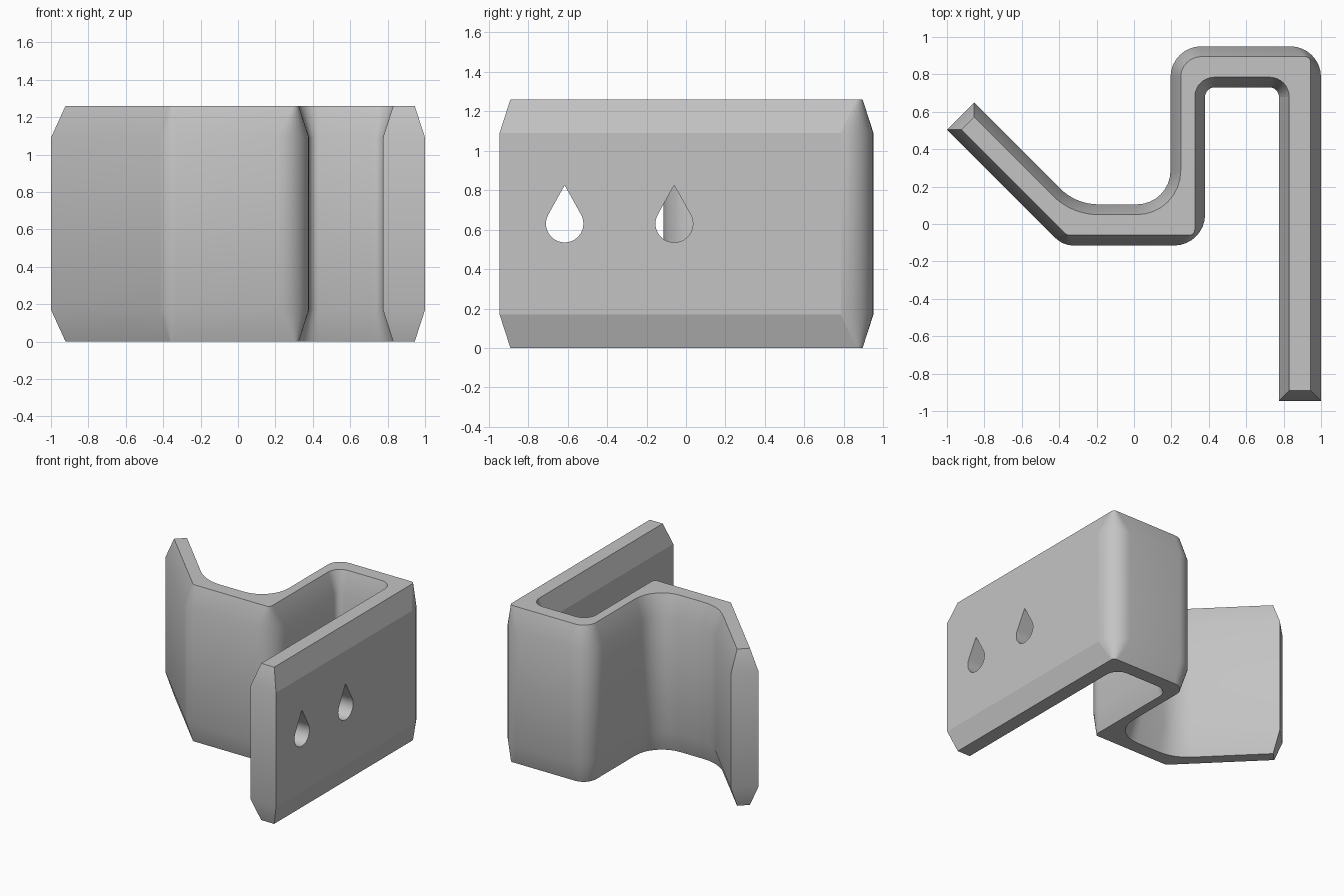
import bpy, bmesh, math
from mathutils import Vector

if "Cube" in bpy.data.objects:
    bpy.data.objects.remove(bpy.data.objects["Cube"])

HEIGHT, CHAMFER, INSET, STEPS = 1.26, 0.17, 0.055, 8

# Plan of the bent strip, counter-clockwise: x, y, corner radius
PLAN = [(1, -0.945, 0), (1, 0.95, 0.165), (0.195, 0.95, 0.165),
        (0.195, 0.105, 0.18), (-0.31, 0.105, 0.29), (-0.855, 0.65, 0),
        (-1, 0.505, 0), (-0.38, -0.115, 0.14), (0.38, -0.115, 0.165),
        (0.38, 0.73, 0.05), (0.775, 0.73, 0.05), (0.775, -0.945, 0)]
TIGHT = {1, 7, 8}  # corners that turn nearly sharp on the inset rim


def outline(inset, z):
    """Rounded plan moved inwards by inset, at height z."""
    loop = []
    count = len(PLAN)
    for i, (x, y, radius) in enumerate(PLAN):
        p = Vector((x, y, 0))
        before = Vector((*PLAN[i - 1][:2], 0))
        after = Vector((*PLAN[(i + 1) % count][:2], 0))
        d1, d2 = (p - before).normalized(), (after - p).normalized()
        n1, n2 = Vector((-d1.y, d1.x, 0)), Vector((-d2.y, d2.x, 0))
        p = p + (n1 + n2) * inset / (1 + n1.dot(n2))
        p.z = z
        if radius == 0:
            loop.append(p)
            continue
        side = 1 if d1.cross(d2).z > 0 else -1
        r = radius - side * inset
        if inset and i in TIGHT:
            r = 0.03
        centre = p + (n1 + n2) * side * r / (1 + n1.dot(n2))
        for k in range(STEPS + 1):
            loop.append(centre - n1.slerp(n2, k / STEPS) * side * r)
    return loop


def mesh_object(name, loops):
    """Solid skinned through matching loops and capped at both ends."""
    bm = bmesh.new()
    rings = [[bm.verts.new(p) for p in loop] for loop in loops]
    for low, high in zip(rings, rings[1:]):
        for i in range(len(low)):
            j = (i + 1) % len(low)
            bm.faces.new((low[i], low[j], high[j], high[i]))
    bm.faces.new(rings[0][::-1])
    bm.faces.new(rings[-1])
    bmesh.ops.recalc_face_normals(bm, faces=bm.faces)
    mesh = bpy.data.meshes.new(name)
    bm.to_mesh(mesh)
    bm.free()
    obj = bpy.data.objects.new(name, mesh)
    bpy.context.collection.objects.link(obj)
    return obj


def teardrop(x, y, z, radius, tip):
    """Upright drop outline facing along x."""
    points = [Vector((x, y, z + tip))]
    for k in range(25):
        a = math.radians(60 + 240 * k / 24)
        points.append(Vector((x, y + radius * math.sin(a), z + radius * math.cos(a))))
    return points


# Bent bracket with chamfered rims
bracket = mesh_object("bracket", [
    outline(INSET, 0), outline(0, CHAMFER),
    outline(0, HEIGHT - CHAMFER), outline(INSET, HEIGHT)])

metal = bpy.data.materials.new("plain grey")
metal.use_nodes = True
colour = (0.55, 0.55, 0.55, 1)
metal.diffuse_color = colour
metal.node_tree.nodes["Principled BSDF"].inputs["Base Color"].default_value = colour
bracket.data.materials.append(metal)

bpy.ops.object.select_all(action='DESELECT')
bracket.select_set(True)
bpy.context.view_layer.objects.active = bracket

# Two drop-shaped screw holes through the mounting plate
for y in (-0.615, -0.06):
    cutter = mesh_object("hole_cutter", [teardrop(x, y, 0.63, 0.095, 0.195)
                                         for x in (0.7, 1.1)])
    cutter.hide_render = True
    cut = bracket.modifiers.new("screw_hole", 'BOOLEAN')
    cut.operation = 'DIFFERENCE'
    cut.solver = 'EXACT'
    cut.object = cutter
    bpy.ops.object.modifier_apply(modifier=cut.name)
    bpy.data.objects.remove(cutter)

# Smooth bends, crisp rims and a flat mounting plate
bpy.ops.object.shade_smooth_by_angle(angle=math.radians(30))
bm = bmesh.new()
bm.from_mesh(bracket.data)
for face in bm.faces:
    if face.calc_center_median().x > 0.7 and abs(face.normal.x) > 0.9 and face.calc_area() > 0.1:
        for edge in face.edges:
            edge.smooth = False
bm.to_mesh(bracket.data)
bm.free()
